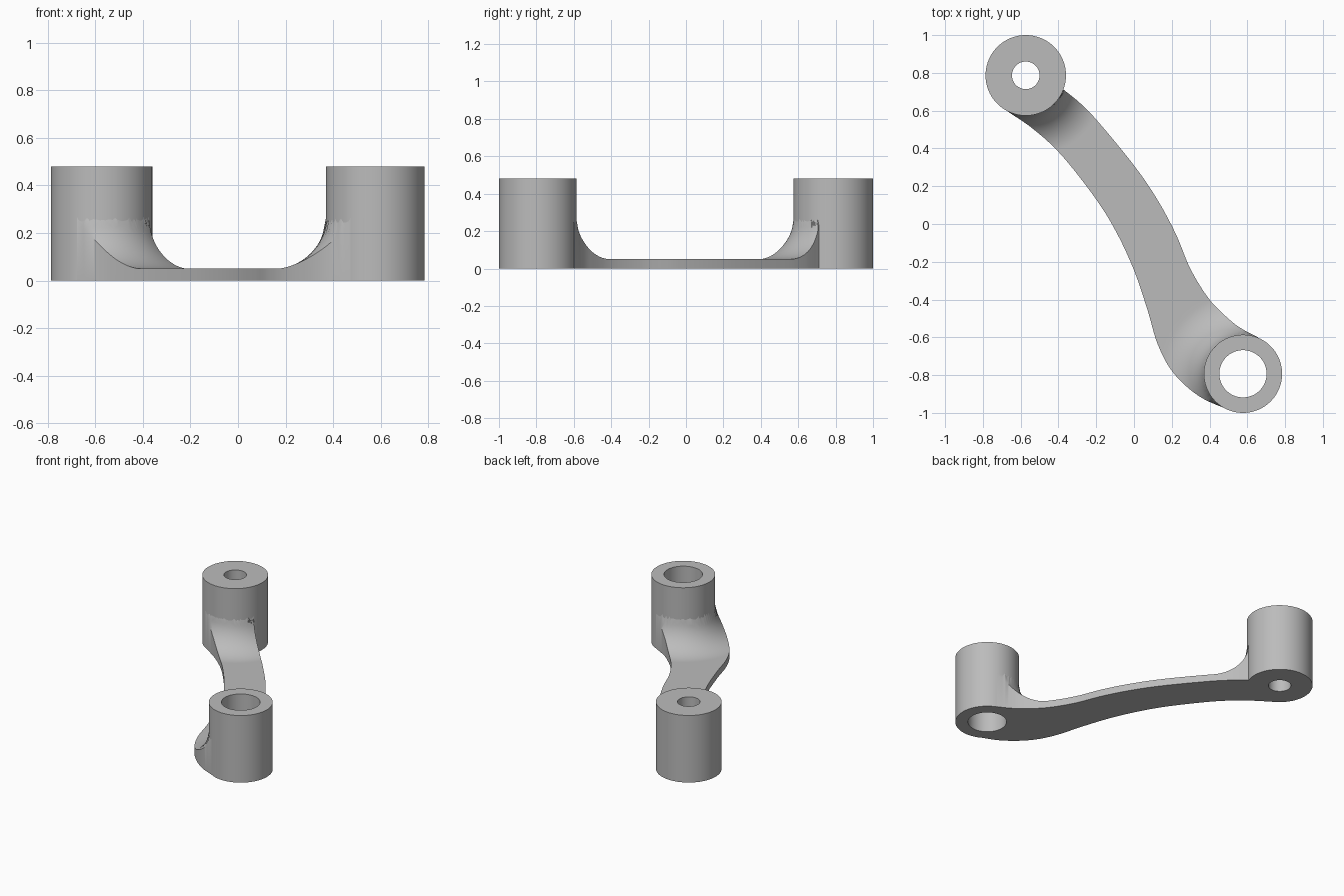
import bpy, bmesh, math
from mathutils import Vector

cube = bpy.data.objects.get("Cube")
if cube:
    bpy.data.objects.remove(cube)

HEIGHT, THICK, FILLET = 0.48, 0.05, 0.22
# centre, outer radius, bore radius
BOSSES = {
    "small_bore_boss": (Vector((-0.573, 0.787)), 0.213, 0.073),
    "large_bore_boss": (Vector((0.577, -0.793)), 0.207, 0.125),
}
# matching points along the two edges of the arm
UPPER = [(-.376, .714), (-.28, .635), (-.18, .53), (0, .31), (.12, .135), (.22, -.05),
         (.30, -.24), (.40, -.40), (.51, -.51), (.58, -.56), (.656, -.60)]
LOWER = [(-.69, .61), (-.53, .50), (-.38, .36), (-.20, .13), (-.09, -.05), (0, -.245),
         (.07, -.45), (.127, -.64), (.21, -.79), (.35, -.915), (.53, -.995)]

grey = bpy.data.materials.new("plain grey")
grey.use_nodes = True
grey.diffuse_color = (0.5, 0.5, 0.5, 1)
grey.node_tree.nodes["Principled BSDF"].inputs["Base Color"].default_value = (0.5, 0.5, 0.5, 1)


def finish(name, bm):
    bmesh.ops.recalc_face_normals(bm, faces=bm.faces)
    mesh = bpy.data.meshes.new(name)
    bm.to_mesh(mesh)
    bm.free()
    mesh.materials.append(grey)
    mesh.shade_smooth()
    mesh.set_sharp_from_angle(angle=math.radians(35))
    obj = bpy.data.objects.new(name, mesh)
    bpy.context.collection.objects.link(obj)


def boss(name, centre, outer, bore, segments=96):
    """Tube: a rectangular wall section spun around a vertical axis."""
    bm = bmesh.new()
    section = [(bore, 0), (outer, 0), (outer, HEIGHT), (bore, HEIGHT)]
    rings = []
    for i in range(segments):
        a = math.tau * i / segments
        rings.append([bm.verts.new((centre.x + r * math.cos(a), centre.y + r * math.sin(a), z))
                      for r, z in section])
    for i, ring in enumerate(rings):
        after = rings[(i + 1) % segments]
        for k in range(4):
            n = (k + 1) % 4
            bm.faces.new((ring[k], after[k], after[n], ring[n]))
    finish(name, bm)


def spline(points, t):
    """Smooth curve through all points, t from 0 to 1."""
    pts = [Vector(p) for p in points]
    pts = [2 * pts[0] - pts[1]] + pts + [2 * pts[-1] - pts[-2]]
    s = t * (len(points) - 1)
    i = min(int(s), len(points) - 2)
    u = s - i
    a, b, c, d = pts[i:i + 4]
    return 0.5 * (2 * b + (c - a) * u + (2 * a - 5 * b + 4 * c - d) * u ** 2
                  + (3 * b - a - 3 * c + d) * u ** 3)


def settle(p):
    """Keep a point out of the bores and give its height on the fillet."""
    z = THICK
    for centre, outer, _ in BOSSES.values():
        dist = (p - centre).length
        gap = max(dist - outer, 0)
        if gap < FILLET:
            z = max(z, THICK + FILLET - math.sqrt(FILLET ** 2 - (FILLET - gap) ** 2))
        if dist < outer * 0.97:
            inward = -centre.normalized() * 0.1 * (1 - dist / outer)
            p = centre + (p - centre + inward).normalized() * outer * 0.97
    return p, z


def arm(rows=180, cols=28):
    bm = bmesh.new()
    top, bottom = [], []
    for i in range(rows + 1):
        t = (1 - math.cos(math.pi * i / rows)) / 2
        low, up = spline(LOWER, t), spline(UPPER, t)
        spots = [settle(low.lerp(up, j / cols)) for j in range(cols + 1)]
        top.append([bm.verts.new((p.x, p.y, z)) for p, z in spots])
        bottom.append([bm.verts.new((p.x, p.y, 0)) for p, _ in spots])
    for i in range(rows):
        for j in range(cols):
            for g in (top, bottom):
                bm.faces.new((g[i][j], g[i + 1][j], g[i + 1][j + 1], g[i][j + 1]))
        for j in (0, cols):
            bm.faces.new((top[i][j], top[i + 1][j], bottom[i + 1][j], bottom[i][j]))
    for i in (0, rows):
        for j in range(cols):
            bm.faces.new((top[i][j], top[i][j + 1], bottom[i][j + 1], bottom[i][j]))
    finish("curved_arm", bm)


for name, (centre, outer, bore) in BOSSES.items():
    boss(name, centre, outer, bore)
arm()
